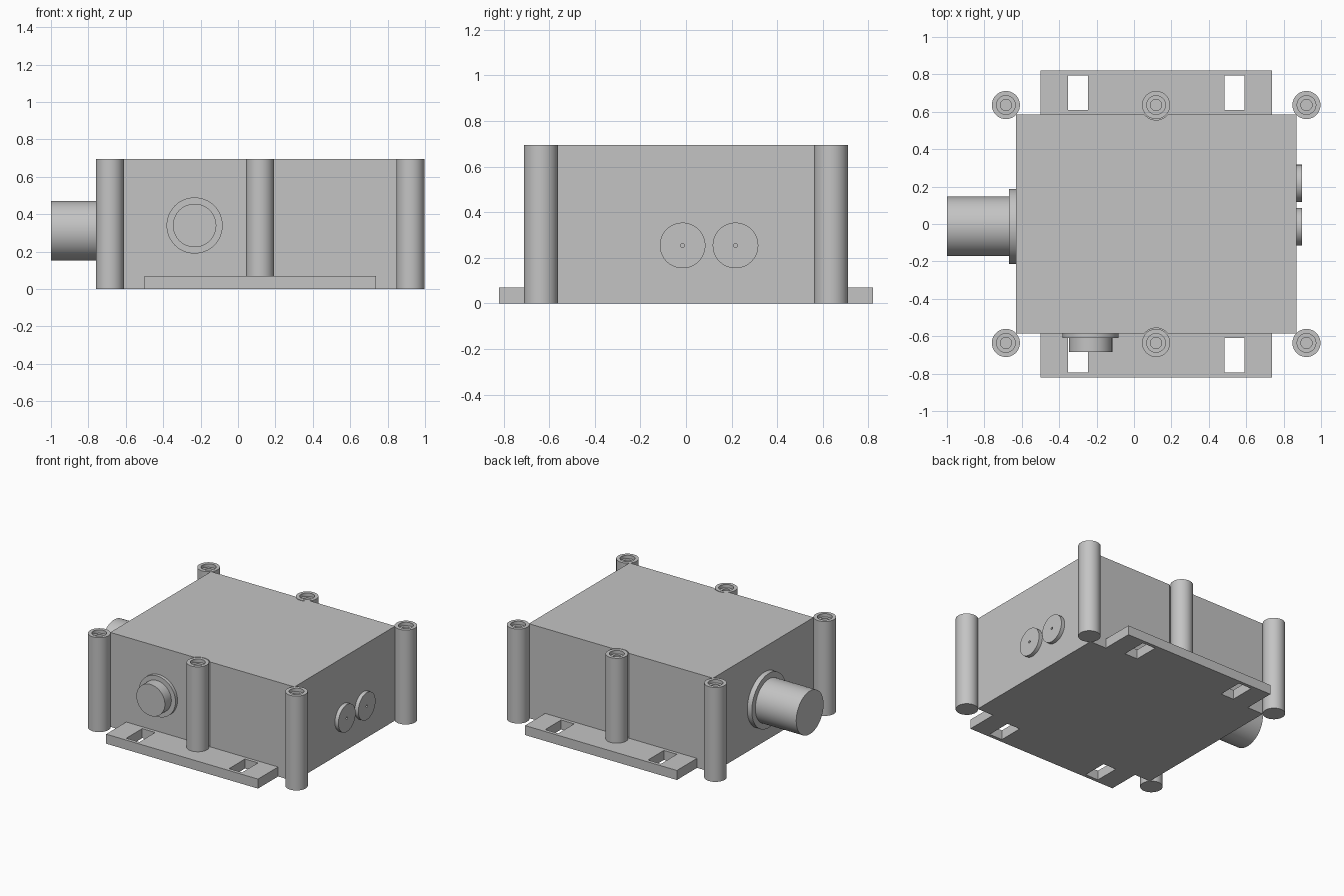
import bpy, bmesh, math
from mathutils import Matrix, Vector

cube = bpy.data.objects.get("Cube")
if cube:
    bpy.data.objects.remove(cube, do_unlink=True)

grey = bpy.data.materials.new("plain_grey")
grey.use_nodes = True
grey.diffuse_color = (0.55, 0.55, 0.55, 1)
grey.node_tree.nodes["Principled BSDF"].inputs["Base Color"].default_value = grey.diffuse_color

HEIGHT, PLATE = 0.695, 0.07
LEFT, RIGHT, SIDE = -0.63, 0.87, 0.586
POST_X, POST_Y, POST_R = (-0.685, 0.118, 0.922), 0.636, 0.075


def finish(name, bm, smooth=False):
    bmesh.ops.recalc_face_normals(bm, faces=bm.faces)
    mesh = bpy.data.meshes.new(name)
    bm.to_mesh(mesh)
    bm.free()
    mesh.materials.append(grey)
    obj = bpy.data.objects.new(name, mesh)
    bpy.context.collection.objects.link(obj)
    if smooth:
        bpy.ops.object.select_all(action="DESELECT")
        obj.select_set(True)
        bpy.context.view_layer.objects.active = obj
        bpy.ops.object.shade_smooth_by_angle(angle=math.radians(30))
    return obj


def block(name, low, high):
    low, high = Vector(low), Vector(high)
    bm = bmesh.new()
    bmesh.ops.create_cube(bm, size=1, matrix=Matrix.Translation((low + high) / 2)
                          @ Matrix.Diagonal((*(high - low), 1)))
    return finish(name, bm)


def lathe(name, profile, origin, axis=(0, 0, 1)):
    """Turn (radius, distance) points around an axis through origin."""
    bm = bmesh.new()
    verts = [bm.verts.new((r, 0, d)) for r, d in profile]
    edges = [bm.edges.new(pair) for pair in zip(verts, verts[1:])]
    bmesh.ops.spin(bm, geom=verts + edges, cent=(0, 0, 0), axis=(0, 0, 1),
                   angle=math.tau, steps=64)
    bmesh.ops.remove_doubles(bm, verts=bm.verts, dist=1e-5)
    turn = Vector((0, 0, 1)).rotation_difference(Vector(axis)).to_matrix().to_4x4()
    bm.transform(Matrix.Translation(origin) @ turn)
    return finish(name, bm, True)


def cut(target, cutter):
    mod = target.modifiers.new("cut", "BOOLEAN")
    mod.operation, mod.solver, mod.object = "DIFFERENCE", "EXACT", cutter
    cutter.hide_render = True
    cutter.hide_set(True)


# Main housing
housing = block("housing", (LEFT, -SIDE, 0), (RIGHT, SIDE, HEIGHT))

for side, label in ((-1, "front"), (1, "back")):
    # Mounting flange with two slots
    y0, y1 = sorted((side * SIDE, side * 0.82))
    flange = block(label + "_flange", (-0.5, y0, 0), (0.737, y1, PLATE))
    for i, x in enumerate((-0.3, 0.537)):
        s0, s1 = sorted((side * 0.61, side * 0.795))
        cut(flange, block(f"{label}_slot_cutter_{i}", (x - 0.053, s0, -0.1), (x + 0.053, s1, 0.2)))

    # Screw posts with stepped holes; the middle one stands on the flange
    for x, place in zip(POST_X, ("right", "middle", "left")):
        middle = place == "middle"
        base = PLATE if middle else 0
        lathe(f"{label}_{place}_post",
              [(0, base), (POST_R, base), (POST_R, HEIGHT), (0.05, HEIGHT),
               (0.05, HEIGHT - 0.025), (0.03, HEIGHT - 0.025),
               (0.03, HEIGHT - 0.12), (0, HEIGHT - 0.12)],
              (x, side * POST_Y, 0))
        if middle:
            cut(housing, lathe(label + "_notch_cutter",
                               [(0, PLATE), (0.08, PLATE), (0.08, 1), (0, 1)],
                               (x, side * POST_Y, 0)))

# Large side connector with collar
lathe("side_connector",
      [(0, 0), (0.2, 0), (0.2, 0.037), (0.159, 0.037), (0.159, 0.37), (0, 0.37)],
      (LEFT, -0.013, 0.312), (-1, 0, 0))

# Front button with thin collar
lathe("front_button",
      [(0, 0), (0.15, 0), (0.15, 0.024), (0.116, 0.024), (0.116, 0.099), (0, 0.099)],
      (-0.232, -SIDE, 0.34), (0, -1, 0))

# Two discs with pinholes
for i, y in enumerate((-0.015, 0.217)):
    lathe(f"side_disc_{i}",
          [(0, 0), (0.1, 0), (0.1, 0.028), (0.009, 0.028), (0.009, 0.005), (0, 0.005)],
          (RIGHT, y, 0.254), (1, 0, 0))
